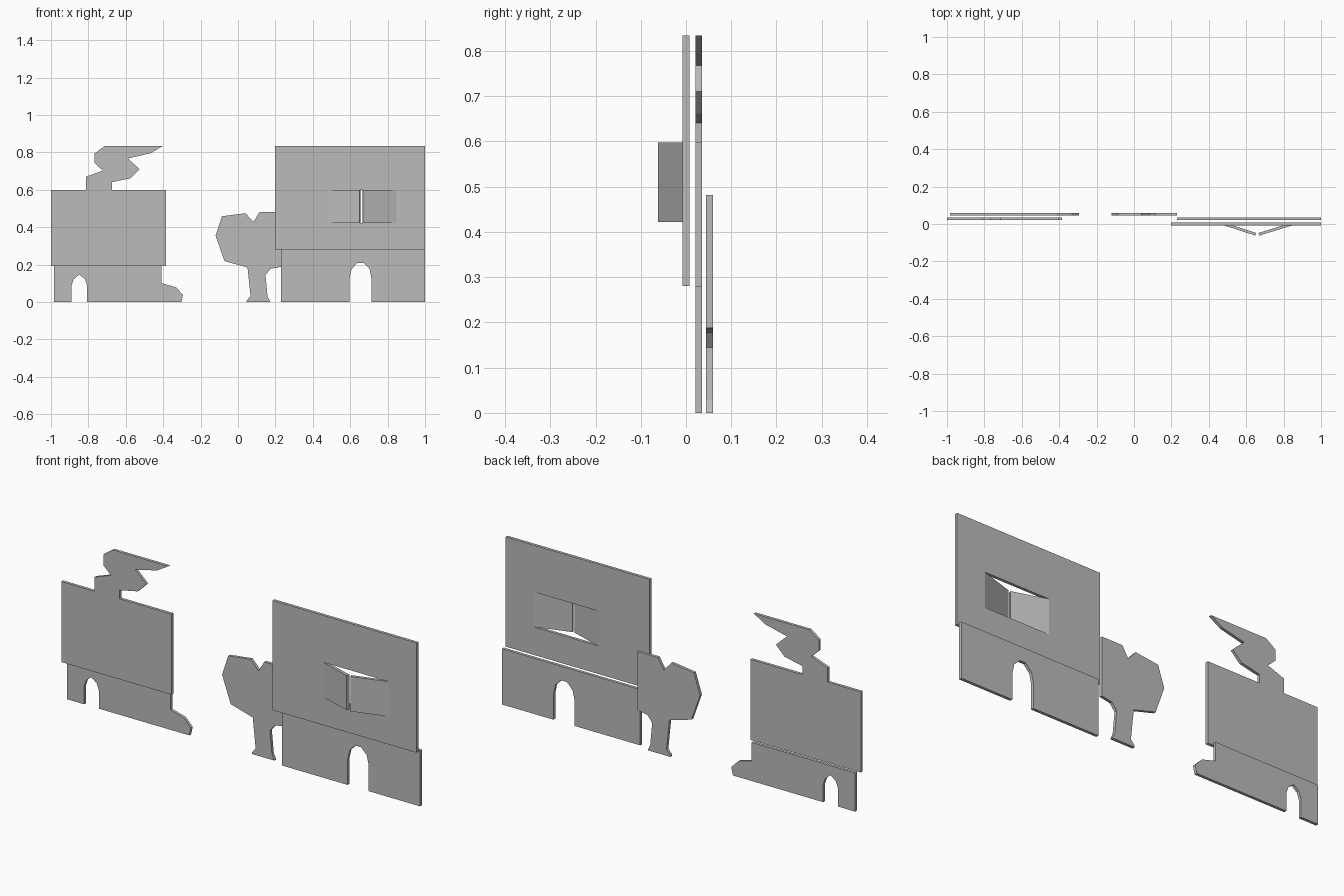
import bpy, bmesh
from mathutils import Vector

cube = bpy.data.objects.get("Cube")
if cube:
    bpy.data.objects.remove(cube, do_unlink=True)

GREY = (0.5, 0.5, 0.5, 1.0)
mat = bpy.data.materials.new("card grey")
mat.use_nodes = True
mat.diffuse_color = GREY
mat.node_tree.nodes["Principled BSDF"].inputs["Base Color"].default_value = GREY

T = 0.0147                                 # sheet thickness
FRONT, MIDDLE, BACK = 0.0, 0.0285, 0.052   # y of the three layers


def plate(name, points, faces, shift):
    """Extrude flat faces along shift into a closed sheet."""
    bm = bmesh.new()
    verts = [bm.verts.new(p) for p in points]
    flat = [bm.faces.new([verts[i] for i in f]) for f in faces]
    res = bmesh.ops.extrude_face_region(bm, geom=flat, use_keep_orig=True)
    moved = [g for g in res["geom"] if isinstance(g, bmesh.types.BMVert)]
    bmesh.ops.translate(bm, verts=moved, vec=shift)
    bmesh.ops.recalc_face_normals(bm, faces=bm.faces)
    mesh = bpy.data.meshes.new(name)
    bm.to_mesh(mesh)
    bm.free()
    mesh.materials.append(mat)
    obj = bpy.data.objects.new(name, mesh)
    bpy.context.collection.objects.link(obj)
    return obj


def cutout(name, outline, y):
    """Sheet cut to an x, z outline, centred on y."""
    pts = [(x, y - T / 2, z) for x, z in outline]
    return plate(name, pts, [range(len(pts))], Vector((0, T, 0)))


def rect(x0, x1, z0, z1):
    return [(x0, z0), (x1, z0), (x1, z1), (x0, z1)]


# Left house: upper wall with the chimney and drifting smoke in one sheet
cutout("left_house_upper_wall", [
    (-1, 0.192), (-0.385, 0.192), (-0.385, 0.598), (-0.675, 0.598),
    (-0.675, 0.641), (-0.574, 0.662), (-0.526, 0.71), (-0.588, 0.768),
    (-0.467, 0.796), (-0.403, 0.834), (-0.713, 0.834), (-0.766, 0.796),
    (-0.766, 0.743), (-0.723, 0.703), (-0.814, 0.67), (-0.814, 0.598),
    (-1, 0.598)], MIDDLE)

# Left house: lower wall with an arched door and a bush at its end
cutout("left_house_lower_wall", [
    (-0.985, 0), (-0.889, 0), (-0.889, 0.09), (-0.878, 0.123),
    (-0.849, 0.147), (-0.818, 0.123), (-0.806, 0.087), (-0.806, 0),
    (-0.303, 0), (-0.294, 0.04), (-0.333, 0.08), (-0.408, 0.101),
    (-0.408, 0.195), (-0.985, 0.195)], BACK)

# Tree, partly behind the right house
cutout("tree", [
    (0.046, 0), (0.172, 0), (0.158, 0.03), (0.147, 0.144), (0.174, 0.178),
    (0.23, 0.188), (0.23, 0.482), (0.115, 0.482), (0.083, 0.428),
    (0.04, 0.475), (-0.086, 0.459), (-0.12, 0.355), (-0.072, 0.219),
    (0.051, 0.185), (0.067, 0.032), (0.046, 0.008)], BACK)

# Right house: lower wall with an arched door
cutout("right_house_lower_wall", [
    (0.23, 0), (0.596, 0), (0.596, 0.128), (0.607, 0.176), (0.639, 0.21),
    (0.671, 0.21), (0.703, 0.178), (0.714, 0.128), (0.714, 0), (1, 0),
    (1, 0.281), (0.23, 0.281)], MIDDLE)

# Right house: upper wall, a frame of four faces around the window opening
WX0, WX1, WZ0, WZ1 = 0.484, 0.844, 0.422, 0.598
ring = rect(0.198, 1, 0.281, 0.834) + rect(WX0, WX1, WZ0, WZ1)
plate("right_house_upper_wall", [(x, FRONT - T / 2, z) for x, z in ring],
      [(i, (i + 1) % 4, 4 + (i + 1) % 4, 4 + i) for i in range(4)],
      Vector((0, T, 0)))

# Two shutters folded outwards from the window's sides
for side, hinge, tip in (("right", WX0, 0.654), ("left", WX1, 0.665)):
    a, b = Vector((hinge, 0.007, 0)), Vector((tip, -0.048, 0))
    along = (b - a).normalized()
    normal = Vector((-along.y, along.x, 0))
    if normal.y > 0:
        normal.negate()
    low, high = Vector((0, 0, WZ0)), Vector((0, 0, WZ1))
    plate(side + "_shutter", [a + low, b + low, b + high, a + high],
          [range(4)], normal * T)
